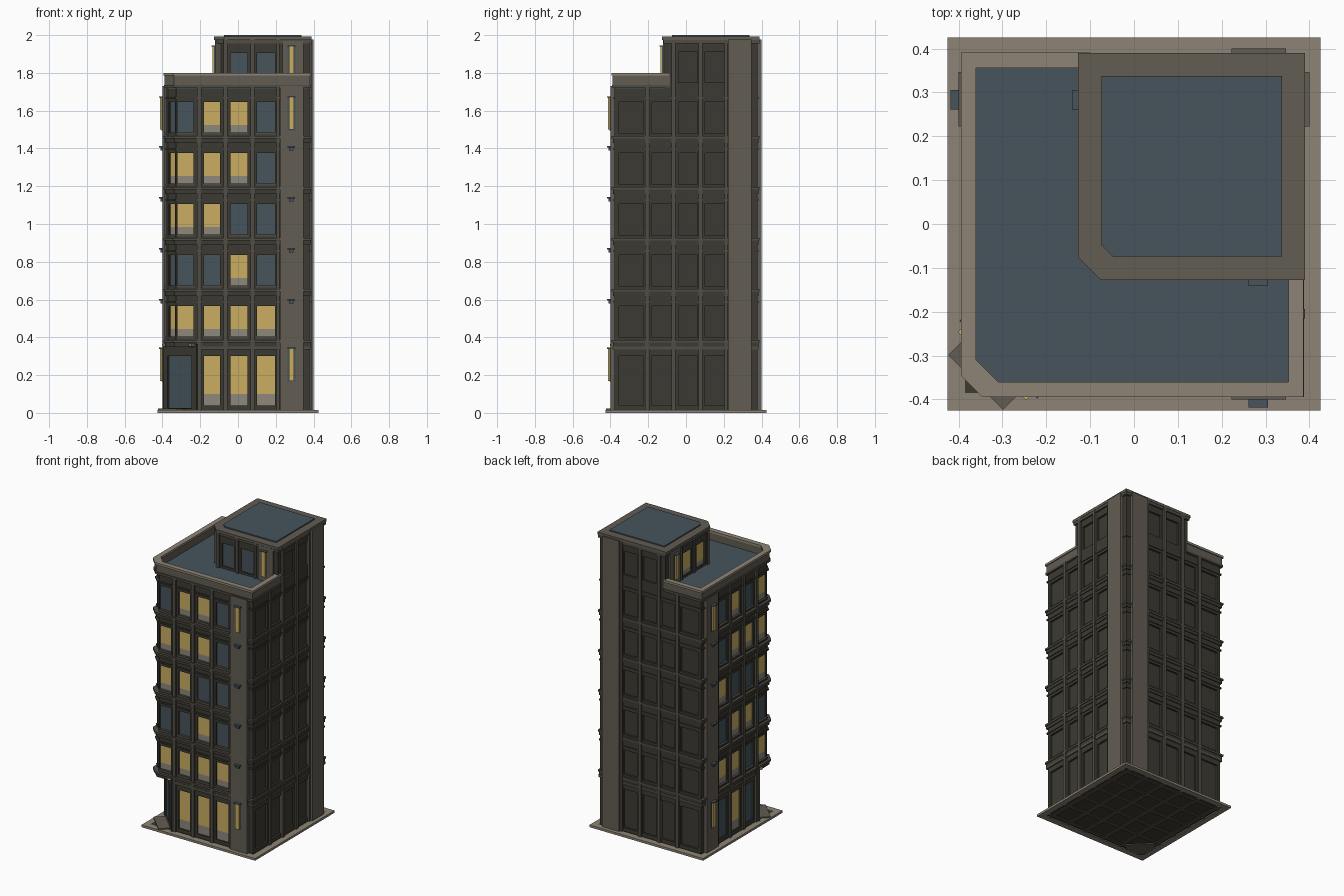
import bpy, bmesh, math
from mathutils import Vector

if "Cube" in bpy.data.objects:
    bpy.data.objects.remove(bpy.data.objects["Cube"])

def srgb(*c):
    return [((v / 255 + 0.055) / 1.055) ** 2.4 for v in c] + [1]

MATS = {}
for n, c in {"dark_wall": (60, 58, 50), "trim": (80, 77, 68), "pilaster": (98, 93, 83),
             "light_stone": (142, 132, 118), "teal": (70, 84, 92), "warm_light": (202, 173, 97),
             "blind_grey": (142, 136, 124)}.items():
    m = bpy.data.materials.new(n)
    m.diffuse_color = srgb(*c)
    m.use_nodes = True
    m.node_tree.nodes["Principled BSDF"].inputs["Base Color"].default_value = m.diffuse_color
    MATS[n] = m

PARTS = {}   # part name -> (bmesh, material)
R2 = math.sqrt(2)
# wall coordinates: u along the wall, d outward
SIDES = {"front": lambda u, d: (u, -d), "left": lambda u, d: (-d, u),
         "right": lambda u, d: (d, u), "back": lambda u, d: (u, d),
         "diag": lambda u, d: ((u - d) / R2, (-u - d) / R2)}

def prism(name, mat, poly, z0, z1):
    bm = PARTS.setdefault(name, (bmesh.new(), mat))[0]
    lo = [bm.verts.new((x, y, z0)) for x, y in poly]
    hi = [bm.verts.new((x, y, z1)) for x, y in poly]
    bm.faces.new(lo)
    bm.faces.new(hi)
    n = len(poly)
    for i in range(n):
        j = (i + 1) % n
        bm.faces.new((lo[i], lo[j], hi[j], hi[i]))

def box(name, mat, side, u0, u1, d0, d1, z0, z1):
    f = SIDES[side]
    prism(name, mat, [f(u0, d0), f(u1, d0), f(u1, d1), f(u0, d1)], z0, z1)

def outline(lo, hi, c):
    """square from -lo to hi with the front left corner cut by c"""
    return [(-lo + c, -lo), (hi, -lo), (hi, hi), (-lo, hi), (-lo, -lo + c)]

def glass(side, u0, u1, d, z0, z1, lit, blind):
    if lit:
        box("lit_windows", "warm_light", side, u0, u1, d, d + .004, z0 + blind, z1)
        box("window_blinds", "blind_grey", side, u0, u1, d, d + .004, z0, z0 + blind)
    else:
        box("dark_windows", "teal", side, u0, u1, d, d + .004, z0, z1)

def wall(side, d, u0, u1, openings, z0, z1, w0, w1):
    """raised wall around recessed openings"""
    t = d + .013
    box("wall_facing", "dark_wall", side, u0, u1, d - .01, t, z0, w0)
    box("wall_facing", "dark_wall", side, u0, u1, d - .01, t, w1, z1)
    a = u0
    for p, q in openings + [(u1, u1)]:
        if p > a:
            box("wall_facing", "dark_wall", side, a, p, d - .01, t, w0, w1)
        a = q

WINS = [(-.32, -.235), (-.18, -.095), (-.04, .05), (.10, .195)]
PANELS = [(-.365, -.225), (-.18, -.075), (-.04, .06), (.10, .203)]
MULL = [-.205, -.067, .076, .212]
G, FH, DECK = .375, .27, 1.725
LIT = {"front": ["1111", "0010", "1100", "1110", "0110"],
       "left": ["1011", "0110", "1001", "1110", "1010"]}

# base plate with ribbed underside and entrance step
for s in ("front", "back"):
    box("base_border", "light_stone", s, -.425, .425, .385, .425, 0, .015)
for s in ("left", "right"):
    box("base_border", "light_stone", s, -.385, .385, .385, .425, 0, .015)
box("base_floor", "dark_wall", "front", -.39, .39, -.39, .39, .007, .014)
for u in MULL + [-.36, .35]:
    box("base_ribs", "trim", "front", u - .012, u + .012, -.385, .385, .001, .008)
    box("base_ribs", "trim", "left", u - .012, u + .012, -.385, .385, .0015, .008)
box("entrance_step", "pilaster", "diag", -.088, .088, .40, .511, .001, .022)

# core volumes
prism("ground_core", "dark_wall", outline(.365, .365, .13), .01, .37)
prism("upper_core", "dark_wall", outline(.365, .365, .05), .367, DECK)
prism("penthouse_core", "dark_wall", outline(.10, .365, .04), DECK - .02, 1.98)

# ground floor entrance on the cut corner
wall("diag", .424, -.125, .125, [(-.09, .09)], .015, .365, .025, .30)
glass("diag", -.09, .09, .424, .025, .30, False, 0)
box("door_frame", "trim", "diag", -.003, .003, .424, .431, .025, .30)
box("entrance_light", "warm_light", "diag", -.11, .11, .42, .458, .353, .366)
prism("ground_band", "trim", outline(.388, .385, .165), .335, .352)

# window walls
for s in ("front", "left"):
    wall(s, .365, -.21, .378, WINS[1:], .015, .367, .04, .30)
    for i, (a, b) in enumerate(WINS[1:]):
        glass(s, a, b, .365, .04, .30, s == "front" or i == 1, .06)
    for f in range(5):
        z = G + f * FH
        wall(s, .365, -.328, .378, WINS, z - .008, z + FH - .008, z + .03, z + .19)
        for (a, b), l in zip(WINS, LIT[s][f]):
            glass(s, a, b, .365, z + .03, z + .19, l == "1", .04)
            box("window_sills", "trim", s, a - .006, b + .006, .365, .384, z + .02, z + .03)
    # penthouse windows
    wall(s, .10, -.062, .378, WINS[2:], DECK, 1.975, 1.75, 1.905)
    for a, b in WINS[2:]:
        glass(s, a, b, .10, 1.75, 1.905, s == "left", .03)

# upper cut corner windows
for f in range(5):
    z = G + f * FH
    wall("diag", .481, -.035, .035, [(-.024, .024)], z - .008, z + FH - .008, z + .03, z + .19)
    glass("diag", -.024, .024, .481, z + .03, z + .19, LIT["front"][f][0] == "1", .04)

# blind panel walls
for s in ("right", "back"):
    wall(s, .365, -.378, .378, PANELS, .015, .367, .04, .30)
    for f in range(5):
        z = G + f * FH
        wall(s, .365, -.378, .378, PANELS, z - .008, z + FH - .008, z + .025, z + .19)
    wall(s, .365, -.11, .378, PANELS[2:], DECK - .01, 1.975, 1.75, 1.91)

# floor bands, stepped
for f in range(5):
    z = G + f * FH
    prism("floor_bands", "trim", outline(.395, .388, .05), z - .003, z + .01)
    prism("floor_band_undersides", "dark_wall", outline(.387, .383, .05), z - .025, z - .003)
    if f:
        prism("lintel_bands", "dark_wall", outline(.385, .383, .05), z - .062, z - .052)
prism("lintel_bands", "dark_wall", outline(.385, .383, .05), DECK - .062, DECK - .052)

# narrow and wide pilasters
for s in SIDES:
    if s == "diag":
        continue
    blind = s in ("right", "back")
    for i, u in enumerate(MULL):
        top = 1.975 if blind and i else DECK
        w = .011 if i < 3 else .007
        box("narrow_pilasters", "trim", s, u - w, u + w, .36, .39, .015, top)
        if i and not blind:
            box("narrow_pilasters", "trim", s, u - w, u + w, .09, .122, DECK, 1.975)
    box("wide_pilasters", "pilaster", s, .222, .347, .36, .40, .015, 1.978 if blind else 1.73)
    if not blind:
        box("wide_pilasters", "pilaster", s, .235, .347, .09, .122, DECK, 1.97)

# lit vertical lamps and small wall sconces
for s in ("front", "left"):
    for d, z0, z1 in ((.40, .165, .345), (.40, 1.495, 1.675), (.122, 1.765, 1.945)):
        box("lamp_backs", "teal", s, .262, .304, d - .005, d + .004, z0, z1)
        box("lamp_glow", "warm_light", s, .269, .297, d, d + .014, z0 + .005, z1 - .004)
        box("lamp_caps", "teal", s, .261, .305, d - .005, d + .019, z1 - .006, z1)
    for f in range(4):
        z = .59 + f * FH
        box("sconces", "teal", s, .262, .302, .395, .418, z + .004, z + .014)
        box("sconces", "teal", s, .27, .294, .395, .41, z - .01, z + .004)

# roof deck and parapet
prism("roof_deck", "teal", outline(.375, .372, .05), DECK - .01, 1.735)
def parapet(name, mat, o, i, z0, z1):
    def path(k):
        return [(k - .008, -.085), (k - .008, -k), (-k + .05, -k), (-k, -k + .05), (-k, k - .004), (-.10, k - .004)]
    a, b = path(o), path(i)
    for n in range(5):
        prism(name, mat, [a[n], a[n + 1], b[n + 1], b[n]], z0, z1)
parapet("parapet", "pilaster", .388, .365, 1.725, 1.787)
parapet("parapet_cap", "light_stone", .395, .36, 1.785, 1.80)
parapet("parapet_foot", "trim", .393, .37, 1.722, 1.737)

# penthouse roof
prism("penthouse_cornice", "trim", outline(.12, .388, .05), 1.955, 1.975)
prism("penthouse_roof_rim", "pilaster", outline(.128, .39, .053), 1.974, 1.992)
prism("penthouse_roof", "teal", outline(.074, .337, .025), 1.985, 2.0)

# turn parts into objects
for name, (bm, mat) in PARTS.items():
    bmesh.ops.recalc_face_normals(bm, faces=bm.faces)
    me = bpy.data.meshes.new(name)
    bm.to_mesh(me)
    bm.free()
    me.materials.append(MATS[mat])
    bpy.context.collection.objects.link(bpy.data.objects.new(name, me))
